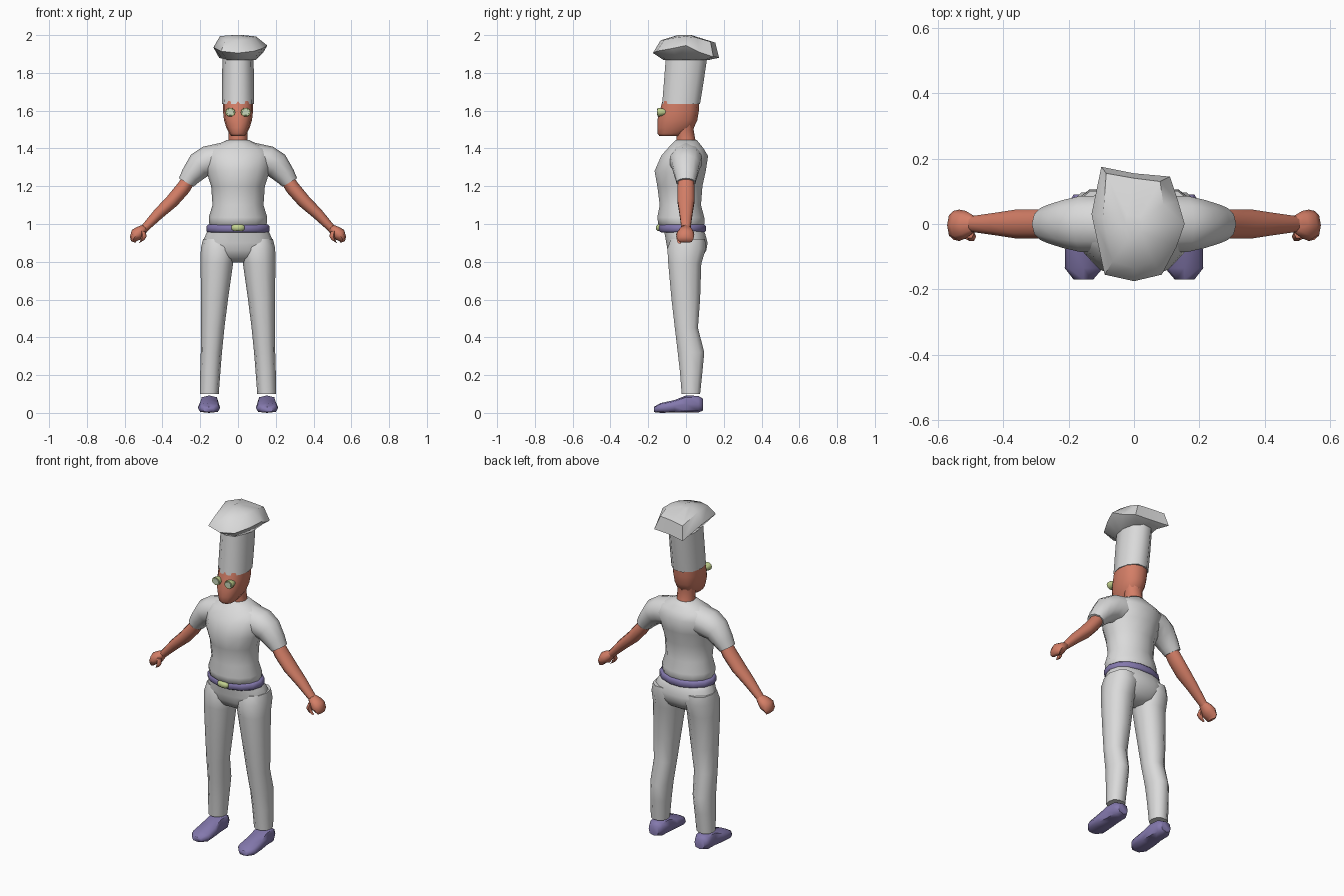
import bpy, bmesh, math
from mathutils import Vector

X, Y, Z = Vector((1, 0, 0)), Vector((0, 1, 0)), Vector((0, 0, 1))


def material(name, rgb):
    m = bpy.data.materials.new(name)
    m.diffuse_color = (*rgb, 1)
    return m


WHITE = material("white_cloth", (0.70, 0.70, 0.70))
SKIN = material("skin", (0.66, 0.21, 0.135))
PURPLE = material("purple_leather", (0.23, 0.19, 0.42))
LIME = material("pale_lime", (0.55, 0.65, 0.28))
LENS = material("pale_lens", (0.58, 0.68, 0.50))


def finish(bm, name, mat, angle=60, mirror=False):
    bmesh.ops.recalc_face_normals(bm, faces=bm.faces)
    me = bpy.data.meshes.new(name)
    bm.to_mesh(me)
    bm.free()
    ob = bpy.data.objects.new(name, me)
    bpy.context.collection.objects.link(ob)
    me.materials.append(mat)
    if mirror:
        ob.modifiers.new("mirror", "MIRROR").use_mirror_merge = False
    bpy.ops.object.select_all(action="DESELECT")
    ob.select_set(True)
    bpy.context.view_layer.objects.active = ob
    bpy.ops.object.shade_smooth_by_angle(angle=math.radians(angle))
    return ob


def skin_rings(bm, rings):
    """Join rings of points with quads and close both ends."""
    loops = [[bm.verts.new(p) for p in r] for r in rings]
    n = len(loops[0])
    for a, b in zip(loops, loops[1:]):
        for i in range(n):
            j = (i + 1) % n
            bm.faces.new((a[i], a[j], b[j], b[i]))
    bm.faces.new(loops[0])
    bm.faces.new(loops[-1])


def oval(c, u, v, n, power=1.0):
    """Ring of n points; a power below 1 makes the oval boxier."""
    pts = []
    for i in range(n):
        t = 2 * math.pi * i / n
        k, s = math.cos(t), math.sin(t)
        k = math.copysign(abs(k) ** power, k)
        s = math.copysign(abs(s) ** power, s)
        pts.append(Vector(c) + u * k + v * s)
    return pts


def upright(name, mat, secs, n=12, power=1.0, angle=60, mirror=False):
    """Loft of horizontal ovals: (z, x0, x1, y0, y1)."""
    bm = bmesh.new()
    skin_rings(bm, [oval(((x0 + x1) / 2, (y0 + y1) / 2, z), X * (x1 - x0) / 2,
                         Y * (y1 - y0) / 2, n, power) for z, x0, x1, y0, y1 in secs])
    return finish(bm, name, mat, angle, mirror)


def limb(name, mat, secs, n=10):
    """Mirrored loft along a path in the xz plane: (x, y, z, half_height, half_depth, lean)."""
    bm = bmesh.new()
    rings = []
    for x, y, z, h, d, lean in secs:
        t = math.radians(lean)
        rings.append(oval((x, y, z), Vector((math.sin(t), 0, math.cos(t))) * h, Y * d, n))
    skin_rings(bm, rings)
    return finish(bm, name, mat, 60, True)


def both(z, r, y0, y1):
    return (z, -r, r, y0, y1)


# Trousers: hips and two legs
upright("hips", WHITE, [
    both(0.975, 0.155, -0.12, 0.09), both(0.945, 0.17, -0.115, 0.105),
    both(0.90, 0.19, -0.107, 0.117), both(0.86, 0.192, -0.10, 0.11),
    both(0.82, 0.13, -0.075, 0.085), both(0.795, 0.05, -0.03, 0.045)], 14, 0.9)
upright("leg", WHITE, [
    (0.92, 0.03, 0.185, -0.085, 0.105), (0.87, 0.012, 0.197, -0.103, 0.11),
    (0.79, 0.026, 0.198, -0.098, 0.085), (0.60, 0.053, 0.196, -0.08, 0.078),
    (0.45, 0.072, 0.195, -0.062, 0.066), (0.32, 0.085, 0.197, -0.047, 0.10),
    (0.22, 0.093, 0.20, -0.035, 0.09), (0.10, 0.102, 0.202, -0.025, 0.077)],
    10, 0.9, mirror=True)

# Shoes, lofted from heel to toe: y, x0, x1, z0, z1
bm = bmesh.new()
skin_rings(bm, [oval(((x0 + x1) / 2, y, (z0 + z1) / 2), X * (x1 - x0) / 2,
                     Z * (z1 - z0) / 2, 8, 0.65) for y, x0, x1, z0, z1 in [
    (0.09, 0.12, 0.185, 0.012, 0.075), (0.065, 0.105, 0.20, 0.002, 0.09),
    (0.00, 0.102, 0.202, 0.002, 0.092), (-0.06, 0.097, 0.21, 0.002, 0.068),
    (-0.135, 0.095, 0.212, 0.0, 0.052), (-0.17, 0.125, 0.185, 0.004, 0.032)]])
finish(bm, "shoe", PURPLE, 60, True)

# Shirt body
upright("shirt", WHITE, [
    both(0.985, 0.143, -0.13, 0.09), both(1.00, 0.152, -0.15, 0.10),
    both(1.035, 0.155, -0.155, 0.10), both(1.10, 0.135, -0.142, 0.082),
    both(1.20, 0.142, -0.155, 0.09), both(1.28, 0.168, -0.17, 0.108),
    both(1.36, 0.185, -0.135, 0.12), both(1.40, 0.16, -0.10, 0.095),
    both(1.425, 0.10, -0.075, 0.075), both(1.445, 0.058, -0.055, 0.058)], 14)

# Sleeves, bare arms and fists
limb("sleeve", WHITE, [
    (0.08, 0.0, 1.345, 0.085, 0.09, 10), (0.155, 0.0, 1.335, 0.08, 0.09, 22),
    (0.205, 0.0, 1.31, 0.072, 0.077, 38), (0.25, 0.0, 1.255, 0.055, 0.062, 52),
    (0.274, 0.0, 1.22, 0.045, 0.052, 60)])
limb("arm", SKIN, [
    (0.25, 0.0, 1.25, 0.035, 0.042, 55), (0.29, 0.0, 1.19, 0.038, 0.047, 52),
    (0.35, 0.0, 1.12, 0.036, 0.047, 50), (0.42, 0.0, 1.055, 0.030, 0.036, 47),
    (0.495, 0.0, 0.977, 0.021, 0.025, 46)])
limb("fist", SKIN, [
    (0.49, 0.0, 0.982, 0.02, 0.025, 46), (0.515, -0.002, 0.962, 0.030, 0.042, 42),
    (0.535, -0.004, 0.945, 0.036, 0.048, 48), (0.553, -0.004, 0.922, 0.022, 0.044, 60),
    (0.555, -0.002, 0.905, 0.012, 0.032, 70)], 8)
limb("thumb", SKIN, [
    (0.503, -0.03, 0.962, 0.013, 0.014, 80), (0.497, -0.038, 0.935, 0.014, 0.016, 85),
    (0.508, -0.036, 0.91, 0.012, 0.013, 110), (0.522, -0.034, 0.90, 0.006, 0.008, 130)], 6)

# Belt and buckle
upright("belt", PURPLE, [
    both(0.955, 0.158, -0.135, 0.10), both(0.963, 0.168, -0.145, 0.108),
    both(0.988, 0.168, -0.145, 0.108), both(0.997, 0.158, -0.137, 0.10)], 14)
upright("buckle", LIME, [
    both(0.962, 0.024, -0.15, -0.12), both(0.972, 0.037, -0.158, -0.12),
    both(0.988, 0.037, -0.158, -0.12), both(0.998, 0.024, -0.15, -0.12)], 8, 0.7)

# Neck and head
upright("neck", SKIN, [
    both(1.42, 0.055, -0.055, 0.055), both(1.455, 0.05, -0.05, 0.048),
    both(1.50, 0.052, -0.055, 0.04), both(1.55, 0.06, -0.06, 0.05)])
upright("head", SKIN, [
    both(1.465, 0.036, -0.14, -0.03), both(1.48, 0.046, -0.152, 0.0),
    both(1.51, 0.062, -0.152, 0.042), both(1.55, 0.074, -0.152, 0.06),
    both(1.60, 0.08, -0.138, 0.068), both(1.65, 0.08, -0.125, 0.07)], 12, 0.85)

# Goggle-like eyes: tapered cups with a thin front plate
for name, mat, secs in [
        ("eye", LIME, [(-0.085, 0.008), (-0.11, 0.019), (-0.14, 0.027), (-0.152, 0.026)]),
        ("eye_lens", LENS, [(-0.151, 0.020), (-0.154, 0.019)])]:
    bm = bmesh.new()
    skin_rings(bm, [oval((0.041, y, 1.592), X * r, Z * r * 0.87, 10) for y, r in secs])
    finish(bm, name, mat, 40, True)

# Tall hat band
upright("hat_band", WHITE, [
    both(1.635, 0.086, -0.131, 0.079), both(1.75, 0.085, -0.122, 0.098),
    both(1.885, 0.082, -0.112, 0.118)], 10, 0.95)

# Lopsided hat crown: folded rim and flattened top, as eight radial points each
rim = [(0.155, 0, 1.945), (0.135, 0.07, 1.91), (0.11, 0.145, 1.885), (0, 0.155, 1.885),
       (-0.10, 0.175, 1.88), (-0.13, 0.03, 1.935), (-0.09, -0.155, 1.915),
       (0, -0.175, 1.905), (0.085, -0.155, 1.915), (0.13, -0.07, 1.93)]
top = [(0.095, 0, 1.993), (0.09, 0.06, 1.985), (0.08, 0.13, 1.965), (0, 0.14, 1.965),
       (-0.085, 0.155, 1.96), (-0.095, 0.02, 1.995), (-0.065, -0.115, 1.975),
       (0, -0.135, 1.972), (0.06, -0.115, 1.975), (0.085, -0.05, 1.988)]
base = [(x * 0.6, y * 0.68, 1.868) for x, y, z in rim]
peak = [(x * 0.25, y * 0.25 - 0.01, 2.0) for x, y, z in top]
bm = bmesh.new()
skin_rings(bm, [base, rim, top, peak])
finish(bm, "hat_crown", WHITE, 50)
